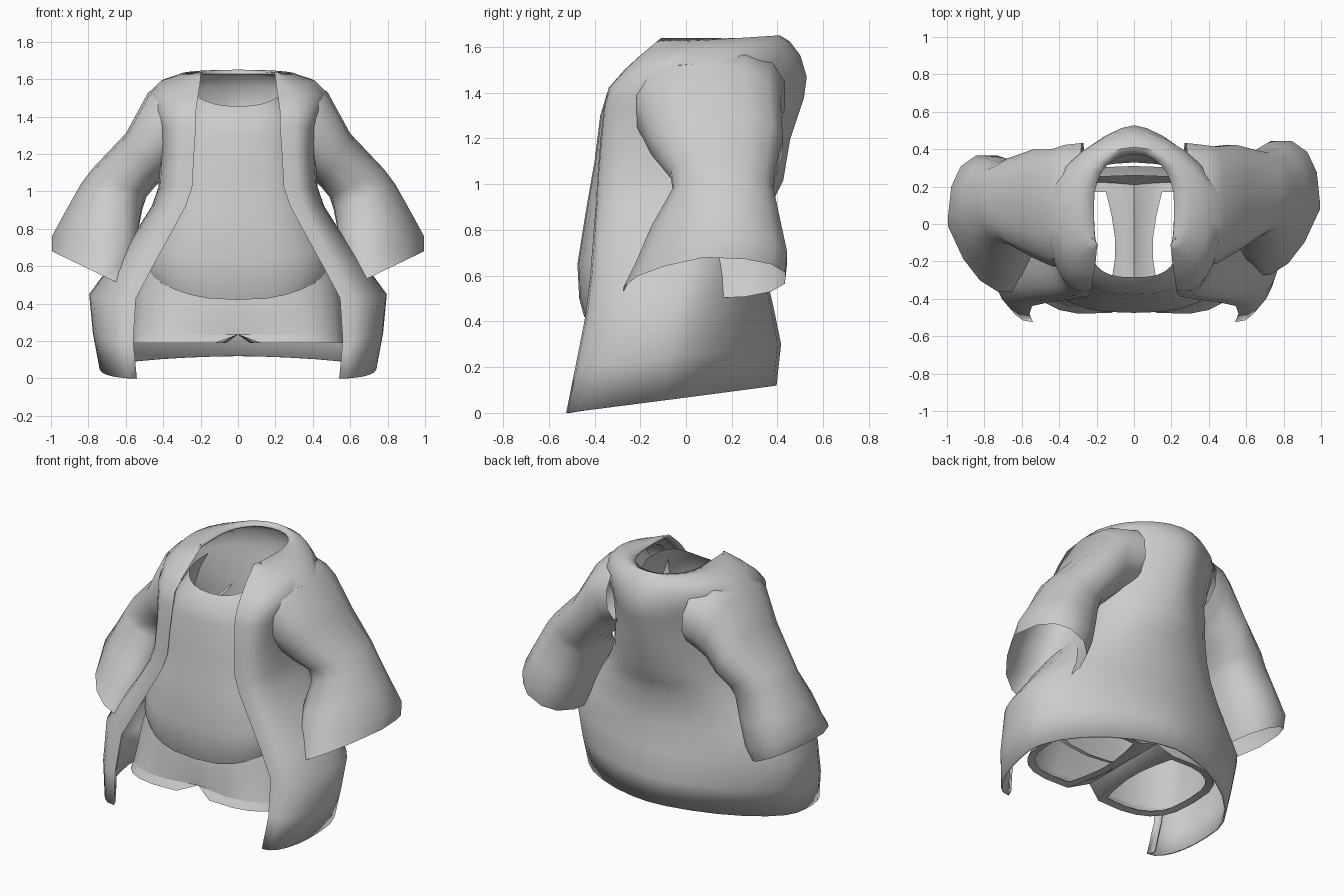
import bpy, math

if "Cube" in bpy.data.objects:
    bpy.data.objects.remove(bpy.data.objects["Cube"])

cloth = bpy.data.materials.new("grey_cloth")
cloth.diffuse_color = (0.6, 0.6, 0.6, 1)
cloth.use_nodes = True
cloth.node_tree.nodes["Principled BSDF"].inputs["Base Color"].default_value = cloth.diffuse_color
H = math.pi / 2


def loft(name, rings, closed=False, thick=0.0, angle=50):
    """Skin a list of equal-length point rings."""
    n = len(rings[0])
    verts = [p for r in rings for p in r]
    faces = []
    for i in range(len(rings) - 1):
        for j in range(n if closed else n - 1):
            k = (j + 1) % n
            faces.append((i * n + j, i * n + k, (i + 1) * n + k, (i + 1) * n + j))
    me = bpy.data.meshes.new(name)
    me.from_pydata(verts, [], faces)
    me.materials.append(cloth)
    ob = bpy.data.objects.new(name, me)
    bpy.context.collection.objects.link(ob)
    if thick:
        m = ob.modifiers.new("thickness", 'SOLIDIFY')
        m.thickness = thick
        m.offset = 0
    bpy.ops.object.select_all(action='DESELECT')
    ob.select_set(True)
    bpy.context.view_layer.objects.active = ob
    bpy.ops.object.shade_smooth_by_angle(angle=math.radians(angle))
    return ob


def sp(v, e):
    return math.copysign(abs(v) ** e, v)


# Coat: front z, back z, front edge x, y, side x, y, back y, front and back roundness
coat = [
    (0.00, 0.12, .545, -.52, .735, -.10, .39, .95, 1.2),
    (0.20, 0.30, .565, -.48, .77, -.08, .41, .9, 1.2),
    (0.43, 0.47, .55, -.435, .79, -.04, .375, .9, 1.15),
    (0.60, 0.62, .46, -.415, .67, .00, .34, .85, 1.1),
    (0.80, 0.80, .35, -.40, .53, .02, .335, .75, 1),
    (0.92, 0.92, .285, -.39, .455, .04, .37, .65, 1),
    (1.02, 1.02, .25, -.385, .42, .06, .42, .6, 1.1),
    (1.20, 1.20, .24, -.37, .41, .07, .45, .6, 1.2),
    (1.34, 1.38, .23, -.355, .42, .08, .51, .6, 1.3),
    (1.42, 1.47, .23, -.335, .45, .08, .522, .7, 1.3),
    (1.50, 1.56, .22, -.265, .47, .08, .495, .85, 1.2),
    (1.56, 1.62, .21, -.20, .41, .08, .45, .9, 1.1),
    (1.61, 1.645, .205, -.14, .30, .08, .41, 1, 1),
    (1.635, 1.63, .20, -.11, .215, .10, .375, 1, .9),
]
rings = []
for zf, zb, fx, fy, sx, sy, by, ef, eb in coat:
    half = [(fx + .02, fy + .04)]          # rolled front edge
    for i in range(8):
        t = i / 7 * H
        half.append((fx + (sx - fx) * math.sin(t) ** ef, sy + (fy - sy) * abs(math.cos(t)) ** ef))
    for i in range(1, 8):
        t = i / 7 * H
        half.append((sx * math.cos(t) ** eb if i < 7 else 0, sy + (by - sy) * math.sin(t) ** eb))
    half = [(x, y, zf + (zb - zf) * (y - fy) / (by - fy)) for x, y in half]
    rings.append(half + [(-x, y, z) for x, y, z in half[-2::-1]])
loft("coat_body", rings, thick=.012)

# Sleeves: outer x, z, inner x, z, front y, back y, forward lean of the inner cuff
sleeve = [
    (.29, 1.60, .26, 1.18, -.22, .44, 0),
    (.40, 1.58, .32, 1.14, -.23, .43, 0),
    (.48, 1.53, .37, 1.09, -.22, .42, 0),
    (.60, 1.31, .44, 1.03, -.16, .43, 0),
    (.78, 1.12, .49, .97, -.07, .395, 0),
    (.84, 1.04, .51, .91, -.06, .385, .05),
    (.93, .88, .54, .76, -.16, .42, .2),
    (.995, .76, .58, .60, -.23, .45, .33),
    (.995, .68, .62, .50, -.28, .44, .36),
]
N = 14
for s, side in ((1, "left"), (-1, "right")):
    rings = []
    for i, (xo, zo, xi, zi, y0, y1, k) in enumerate(sleeve):
        dy = 0 if s > 0 else -.09 * max(0, i - 1) / 7
        ring = []
        for j in range(N):
            a = j * 2 * math.pi / N
            v = sp(math.sin(a), .85)
            u = max(0, (1 + sp(math.cos(a), .85)) / 2 - k * max(0, -v))
            ring.append((s * (xi + (xo - xi) * u), (y0 + y1) / 2 + (y1 - y0) / 2 * v + dy,
                         zi + (zo - zi) * u))
        rings.append(ring)
    loft(side + "_sleeve", rings, closed=True, angle=60)

# Shirt front: front z, side z, side x, front y
shirt = [
    (.435, .58, .47, -.41),
    (.42, .57, .505, -.445),
    (.50, .63, .52, -.467),
    (.65, .71, .50, -.475),
    (.90, .90, .42, -.435),
    (1.10, 1.10, .37, -.40),
    (1.30, 1.30, .35, -.375),
    (1.40, 1.42, .31, -.345),
    (1.455, 1.53, .25, -.285),
]
rings = []
for zf, zs, sx, fy in shirt:
    ring = []
    for j in range(17):
        t = (j / 8 - 1) * H
        u = sp(math.sin(t), .7)
        ring.append((sx * u, .05 + (fy - .05) * abs(math.cos(t)) ** .55,
                     zf + (zs - zf) * abs(u) ** 2.5))
    rings.append(ring)
loft("shirt", rings)


# Shorts outline on one side, from centre front round to centre back
def shorts_half(z, xi, xo, fy, by, dip):
    pts = []
    for j in range(13):
        a = j / 12 * math.pi
        u = abs(math.sin(a)) ** .7 if 0 < j < 12 else 0
        y = (fy + by) / 2 - (by - fy) / 2 * sp(math.cos(a), .65)
        pts.append((xi + (xo - xi) * u, y + dip * (1 - u) ** 2 * math.cos(a), z))
    return pts


# Shorts: z, inner x, outer x, front y, back y, centre dip
hips = [(.74, 0, .48, -.36, .26, 0), (.46, 0, .555, -.42, .31, 0),
        (.33, 0, .57, -.45, .31, .02), (.235, 0, .575, -.485, .28, .07)]
rings = []
for h in hips:
    half = shorts_half(*h)
    rings.append(half + [(-x, y, z) for x, y, z in half[-2:0:-1]])
loft("shorts_hips", rings, closed=True)

# Shorts legs split from the hips at the crotch and end in a turned-in lip
legs = [(hips[-1], 0), ((.19, .12, .575, -.495, .24, .02), .06), ((.20, .15, .53, -.45, .19, .02), .05)]
for s, side in ((1, "left"), (-1, "right")):
    rings = []
    for h, bulge in legs:
        half = shorts_half(*h)
        (x0, ya, z), yb = half[0], half[-1][1]
        ring = [(s * x, y, z) for x, y, z in half]
        for j in range(1, 5):
            t = j / 5
            ring.append((s * (x0 - bulge * math.sin(t * math.pi)), yb + (ya - yb) * t, z))
        rings.append(ring)
    loft(side + "_shorts_leg", rings, closed=True)
